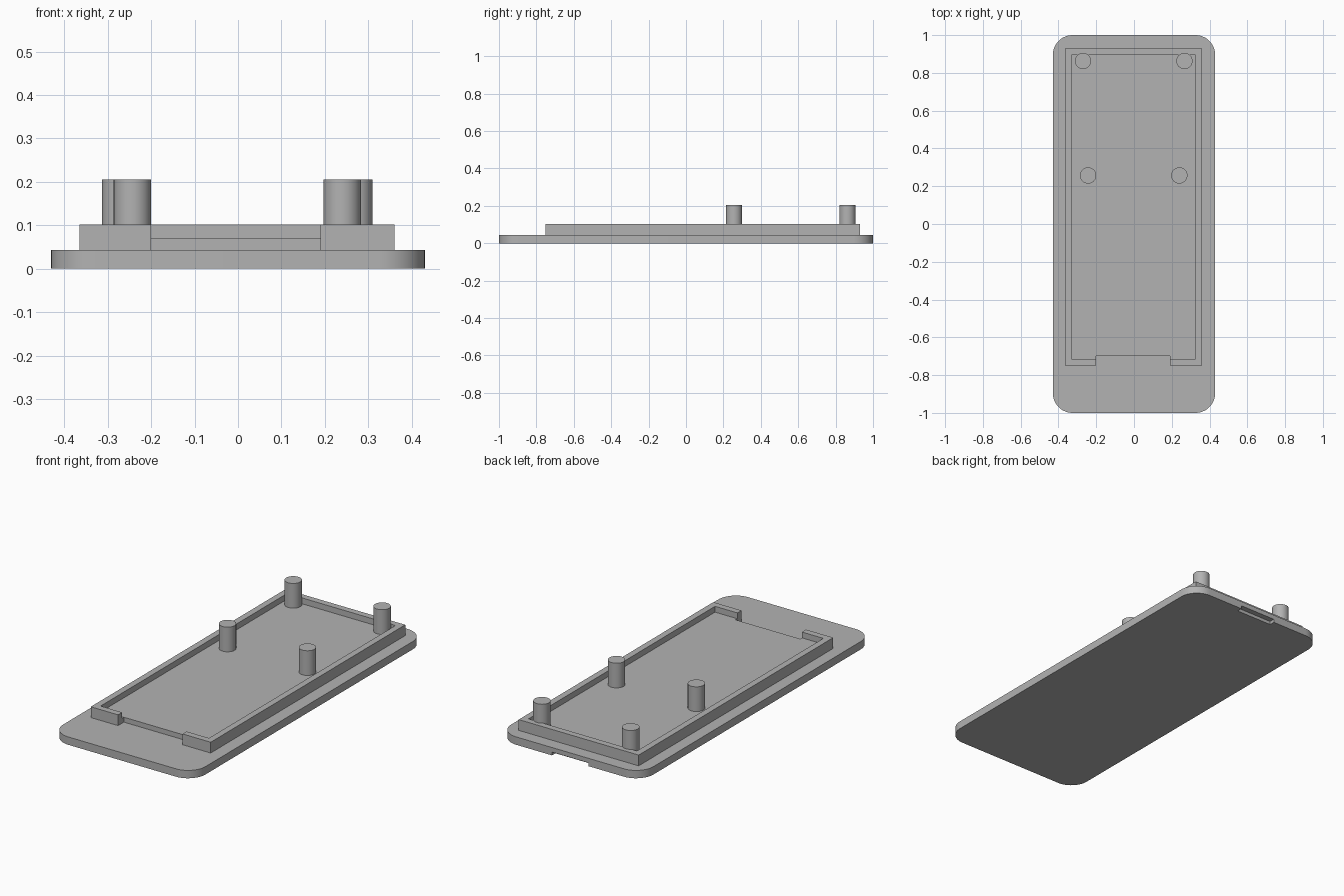
import bpy, bmesh, math

cube = bpy.data.objects.get("Cube")
if cube:
    bpy.data.objects.remove(cube, do_unlink=True)

grey = bpy.data.materials.new("plain grey")
grey.use_nodes = True
grey.diffuse_color = (0.45, 0.45, 0.45, 1)
grey.node_tree.nodes["Principled BSDF"].inputs["Base Color"].default_value = (0.45, 0.45, 0.45, 1)


def prism(name, outline, z0, z1):
    """Extrude a counter-clockwise outline from z0 up to z1."""
    bm = bmesh.new()
    face = bm.faces.new([bm.verts.new((x, y, z0)) for x, y in outline])
    top = bmesh.ops.extrude_face_region(bm, geom=[face])["geom"]
    bmesh.ops.translate(bm, vec=(0, 0, z1 - z0),
                        verts=[v for v in top if isinstance(v, bmesh.types.BMVert)])
    bmesh.ops.recalc_face_normals(bm, faces=bm.faces)
    mesh = bpy.data.meshes.new(name)
    bm.to_mesh(mesh)
    bm.free()
    mesh.materials.append(grey)
    obj = bpy.data.objects.new(name, mesh)
    bpy.context.collection.objects.link(obj)
    return obj


def arc(cx, cy, r, start, end, steps):
    angles = [math.radians(start + (end - start) * i / steps) for i in range(steps + 1)]
    return [(cx + r * math.cos(a), cy + r * math.sin(a)) for a in angles]


def select_only(obj):
    bpy.ops.object.select_all(action="DESELECT")
    obj.select_set(True)
    bpy.context.view_layer.objects.active = obj


def smooth(obj):
    select_only(obj)
    bpy.ops.object.shade_smooth_by_angle(angle=math.radians(30))


PLATE_TOP, FLOOR_TOP, RIM_TOP, POST_TOP = 0.043, 0.07, 0.102, 0.205

# Base plate with rounded corners
W, L, R = 0.43, 1.0, 0.105
outline = []
for i, (sx, sy) in enumerate([(1, 1), (-1, 1), (-1, -1), (1, -1)]):
    outline += arc(sx * (W - R), sy * (L - R), R, i * 90, i * 90 + 90, 12)
plate = prism("base_plate", outline, 0, PLATE_TOP)

# Finger notch under the back edge
cutter = prism("notch_cutter", [(-0.11, 0.97), (0.11, 0.97), (0.11, 1.1), (-0.11, 1.1)], -0.05, 0.018)
cutter.hide_render = True
cut = plate.modifiers.new("finger_notch", "BOOLEAN")
cut.operation = "DIFFERENCE"
cut.solver = "EXACT"
cut.object = cutter
select_only(plate)
bpy.ops.object.modifier_apply(modifier=cut.name)
bpy.data.objects.remove(cutter, do_unlink=True)
smooth(plate)

# Raised rim, open in the middle of the front
left, right, front, back, wall = -0.365, 0.36, -0.75, 0.93, 0.035
gap0, gap1 = -0.2, 0.19
il, ir, inf, ib = left + wall, right - wall, front + wall, back - wall
prism("rim", [(gap1, front), (right, front), (right, back), (left, back),
              (left, front), (gap0, front), (gap0, inf), (il, inf),
              (il, ib), (ir, ib), (ir, inf), (gap1, inf)], PLATE_TOP, RIM_TOP)

# Raised floor inside the rim, set back at the gap
step = -0.7
prism("tray_floor", [(gap1, inf), (ir, inf), (ir, ib), (il, ib), (il, inf),
                     (gap0, inf), (gap0, step), (gap1, step)], PLATE_TOP, FLOOR_TOP)

# Four round posts
posts = {"back_right_post": (-0.27, 0.863), "back_left_post": (0.267, 0.863),
         "middle_right_post": (-0.243, 0.257), "middle_left_post": (0.24, 0.257)}
for name, (x, y) in posts.items():
    smooth(prism(name, arc(x, y, 0.043, 0, 360, 40)[:-1], FLOOR_TOP, POST_TOP))
